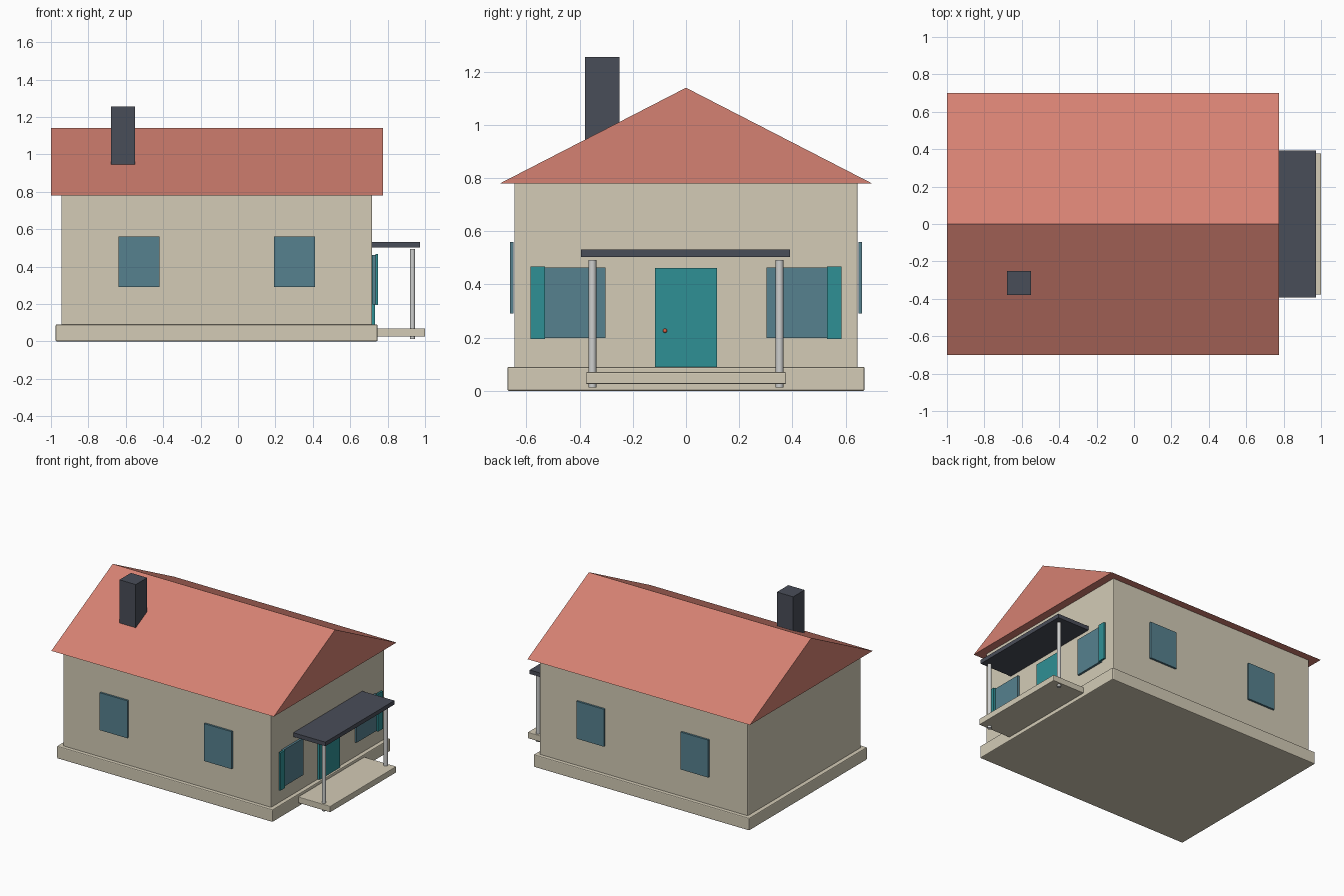
import bpy
import bmesh

cube = bpy.data.objects.get("Cube")
if cube:
    bpy.data.objects.remove(cube, do_unlink=True)


def material(name, rgb):
    """Flat material from an 8-bit display colour, converted to linear."""
    lin = [((c / 255 + 0.055) / 1.055) ** 2.4 for c in rgb] + [1]
    m = bpy.data.materials.new(name)
    m.use_nodes = True
    m.diffuse_color = lin
    m.node_tree.nodes["Principled BSDF"].inputs["Base Color"].default_value = lin
    return m


PLASTER = material("cream plaster", (211, 203, 182))
TILE = material("terracotta tile", (213, 129, 114))
SLATE = material("dark slate", (73, 77, 88))
GLASS = material("blue glass", (86, 129, 143))
TEAL = material("teal paint", (47, 144, 149))
METAL = material("pale metal", (206, 207, 206))
COPPER = material("copper", (222, 100, 70))


def add_object(name, bm, mat):
    mesh = bpy.data.meshes.new(name)
    bmesh.ops.recalc_face_normals(bm, faces=bm.faces[:])
    bm.to_mesh(mesh)
    bm.free()
    mesh.materials.append(mat)
    ob = bpy.data.objects.new(name, mesh)
    bpy.context.collection.objects.link(ob)
    return ob


def box(name, x, y, z, mat, bevel=0):
    """Box between (min, max) pairs on each axis."""
    bm = bmesh.new()
    bmesh.ops.create_cube(bm, size=1)
    for v in bm.verts:
        for i, (lo, hi) in enumerate((x, y, z)):
            v.co[i] = (lo + hi) / 2 + v.co[i] * (hi - lo)
    ob = add_object(name, bm, mat)
    if bevel:
        mod = ob.modifiers.new("soft edges", "BEVEL")
        mod.width = bevel
        mod.segments = 2
    return ob


def mirrored(span, side):
    return tuple(sorted(side * v for v in span))


# House body
box("foundation", (-0.975, 0.746), (-0.672, 0.672), (0, 0.09), PLASTER, 0.006)
box("walls", (-0.945, 0.717), (-0.646, 0.646), (0.08, 0.785), PLASTER, 0.006)

# Gable roof: triangular profile extruded along x
bm = bmesh.new()
gable = bm.faces.new([bm.verts.new((-1, y, z))
                      for y, z in ((-0.7, 0.78), (0.7, 0.78), (0, 1.14))])
ext = bmesh.ops.extrude_face_region(bm, geom=[gable])
# keep the start cap so the solid stays closed
if not gable.is_valid:
    raise RuntimeError("roof cap lost")
bmesh.ops.translate(bm, vec=(1.775, 0, 0),
                    verts=[g for g in ext["geom"] if isinstance(g, bmesh.types.BMVert)])
add_object("roof", bm, TILE)
box("chimney", (-0.68, -0.55), (-0.38, -0.25), (0.88, 1.256), SLATE)

# Matching parts on both sides
for side, label in ((-1, "right"), (1, "left")):
    # long-wall windows
    for pos, xs in (("rear", (-0.64, -0.42)), ("porch", (0.192, 0.412))):
        box(f"{label}_{pos}_window", xs, mirrored((0.648, 0.662), side),
            (0.29, 0.56), GLASS)
    # entrance-wall windows with shutters
    box(f"{label}_entrance_window", (0.72, 0.735), mirrored((0.303, 0.532), side),
        (0.198, 0.463), GLASS)
    box(f"{label}_shutter", (0.735, 0.748), mirrored((0.53, 0.585), side),
        (0.195, 0.467), TEAL)
    # porch post
    bpy.ops.mesh.primitive_cylinder_add(vertices=24, radius=0.0145, depth=0.48,
                                        location=(0.933, side * 0.352, 0.253))
    post = bpy.context.object
    post.name = f"{label}_porch_post"
    post.data.materials.append(METAL)
    bpy.ops.object.shade_smooth_by_angle()

# Entrance
box("door", (0.716, 0.732), (-0.116, 0.116), (0.09, 0.462), TEAL)
bpy.ops.mesh.primitive_uv_sphere_add(segments=16, ring_count=8, radius=0.008,
                                     location=(0.738, -0.079, 0.226))
knob = bpy.context.object
knob.name = "door_knob"
knob.data.materials.append(COPPER)
bpy.ops.object.shade_smooth_by_angle()

# Porch
box("porch_slab", (0.74, 1), (-0.377, 0.377), (0.026, 0.07), PLASTER, 0.004)
box("porch_canopy", (0.717, 0.973), (-0.394, 0.392), (0.503, 0.532), SLATE)
